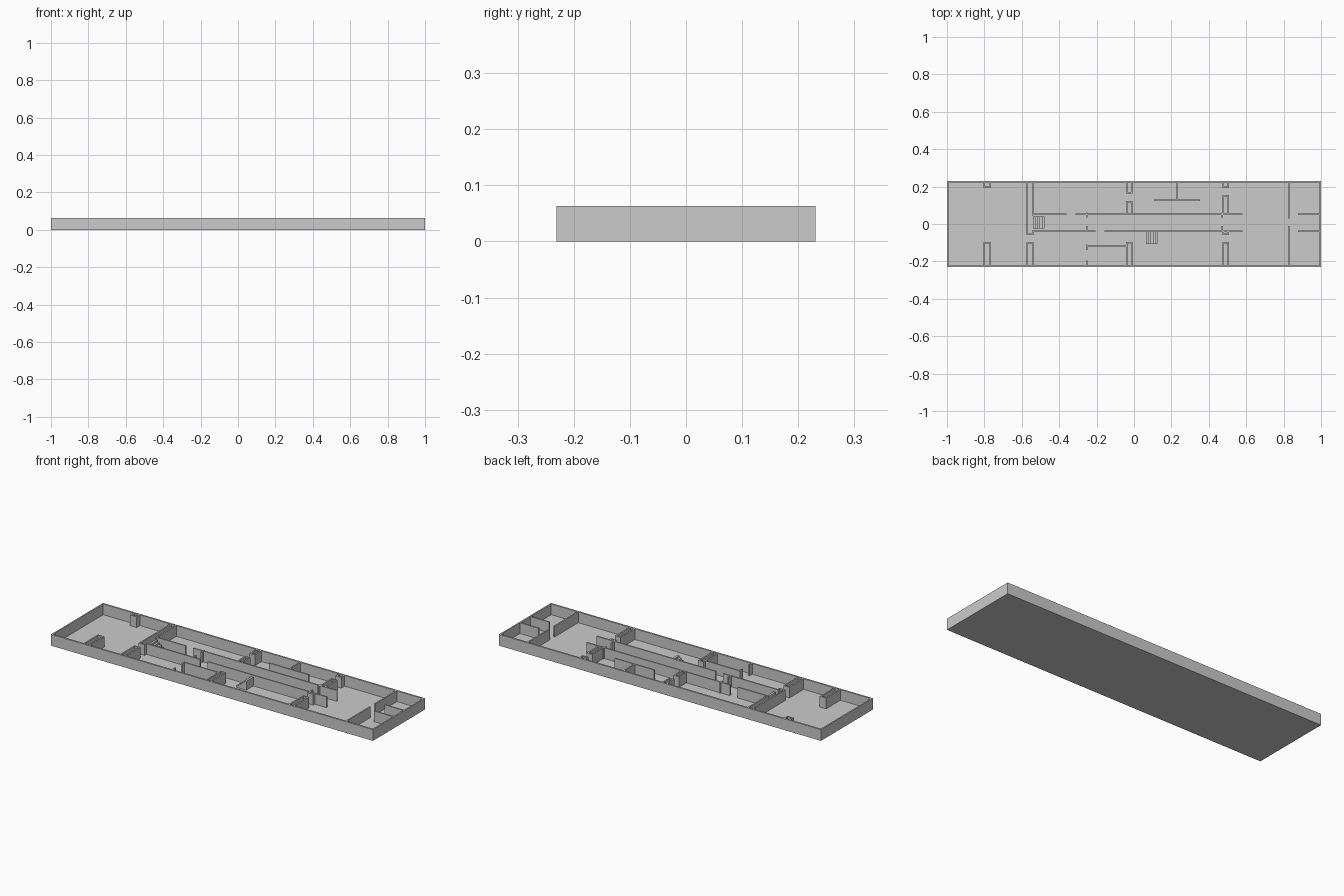
import bpy, bmesh

if "Cube" in bpy.data.objects:
    bpy.data.objects.remove(bpy.data.objects["Cube"])

H, FLOOR, T = 0.063, 0.003, 0.008   # wall height, slab thickness, wall thickness
X, Y = 1.0, 0.231                   # half extents


def boxes(name, items):
    """One object from boxes given as (x0, x1, y0, y1, z0, z1)."""
    bm = bmesh.new()
    for x0, x1, y0, y1, z0, z1 in items:
        vs = bmesh.ops.create_cube(bm, size=1)['verts']
        for v in vs:
            v.co = (x1 if v.co.x > 0 else x0,
                    y1 if v.co.y > 0 else y0,
                    z1 if v.co.z > 0 else z0)
    me = bpy.data.meshes.new(name)
    bm.to_mesh(me)
    bm.free()
    ob = bpy.data.objects.new(name, me)
    bpy.context.collection.objects.link(ob)
    return ob


def wall_x(y, x0, x1):
    return (x0, x1, y - T / 2, y + T / 2, FLOOR, H)


def wall_y(x, y0, y1):
    return (x - T / 2, x + T / 2, y0, y1, FLOOR, H)


def bay(x0, x1, y_root, y_cap):
    """Hollow pier: two side walls closed by a cap."""
    a, b = sorted((y_root, y_cap))
    s = T if y_cap < y_root else -T
    c, d = sorted((y_cap, y_cap + s))
    return [(x0, x0 + T, a, b, FLOOR, H), (x1 - T, x1, a, b, FLOOR, H),
            (x0 + T, x1 - T, c, d, FLOOR, H)]


# Floor and outer shell
boxes("floor_slab", [(-X, X, -Y, Y, 0, FLOOR)])
boxes("outer_walls", [
    (-X, X, -Y, -Y + 0.01, FLOOR, H), (-X, X, Y - 0.01, Y, FLOOR, H),
    (-X, -X + T, -Y + 0.01, Y - 0.01, FLOOR, H),
    (X - T, X, -Y + 0.01, Y - 0.01, FLOOR, H)])

# Hollow piers along the long sides
IN = Y - 0.01
for i, (x0, x1, root, cap) in enumerate([
        (-0.804, -0.764, IN, 0.192), (-0.804, -0.764, -IN, -0.095),
        (-0.576, -0.538, -IN, -0.095),
        (-0.042, -0.008, IN, 0.162), (-0.042, -0.008, 0.05, 0.124),
        (-0.042, -0.008, -IN, -0.095),
        (0.472, 0.508, IN, 0.192), (0.472, 0.508, 0.05, 0.156),
        (0.472, 0.508, -IN, -0.095), (0.472, 0.508, -0.04, -0.058)]):
    boxes(f"pier_{i + 1}", bay(x0, x1, root, cap))

# Double wall by the first stair, open toward the corridor
boxes("stair_partition", [
    (-0.576, -0.568, -0.06, IN, FLOOR, H), (-0.546, -0.538, 0.046, IN, FLOOR, H),
    (-0.546, -0.538, -0.06, -0.036, FLOOR, H), (-0.568, -0.546, -0.06, -0.052, FLOOR, H)])

# Corridor walls
boxes("corridor_walls", [
    wall_x(0.052, -0.538, -0.36), wall_x(0.052, -0.312, 0.58),
    wall_x(-0.04, -0.538, -0.205), wall_x(-0.04, -0.158, 0.58)])

# Doorway nibs across the corridor
boxes("door_nibs", [wall_y(x, a, b) for x in (-0.253, 0.472)
                    for a, b in ((0.035, 0.062), (-0.044, -0.012))])

# Room partitions
boxes("partitions", [
    wall_y(-0.253, -0.138, -0.11), wall_y(-0.253, -IN, -0.195),
    wall_x(-0.115, -0.253, -0.042),
    wall_y(0.23, 0.124, IN), wall_x(0.126, 0.107, 0.352),
    wall_y(0.828, 0.03, IN), wall_y(0.828, -IN, -0.012),
    wall_x(0.052, 0.877, X - T), wall_x(-0.04, 0.877, X - T)])


# Staircases
def stairs(name, x_low, x_high, y0, y1, n=5):
    step = (x_high - x_low) / n
    boxes(name, [(*sorted((x_low + i * step, x_low + (i + 1) * step)), y0, y1,
                  FLOOR, FLOOR + (H - FLOOR) * (i + 1) / (n + 1)) for i in range(n)])


stairs("stair_west", -0.478, -0.54, -0.024, 0.04)
stairs("stair_centre", 0.064, 0.126, -0.106, -0.044)
